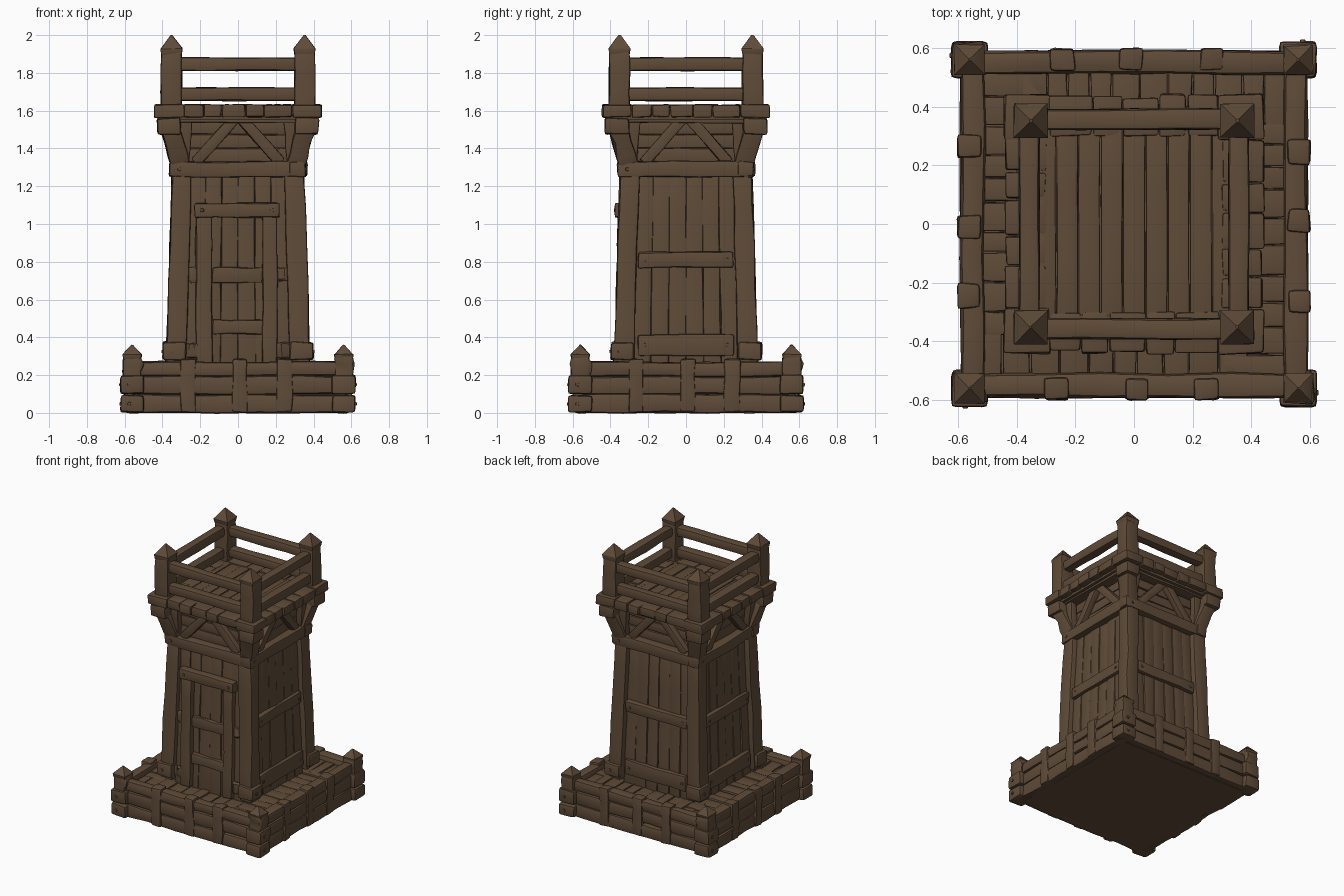
import bpy, bmesh, math, random
from mathutils import Vector, Matrix

random.seed(7)
wood = bpy.data.materials.new("dark brown wood")
wood.diffuse_color = (0.115, 0.071, 0.040, 1)


def beam(name, a, b, w, d, ref=(0, 1, 0), k=0, taper=1.0, bev=0.012, jit=0.004, cuts=2):
    """Worn timber from a to b; w = width, d = depth along ref; k = quarter turns about z."""
    a, b = Vector(a), Vector(b)
    z = (b - a).normalized()
    x = Vector(ref).cross(z).normalized()
    y = z.cross(x)
    length = (b - a).length
    bm = bmesh.new()
    bmesh.ops.create_cube(bm, size=1)
    for i in range(cuts):
        t = (i + 1) / (cuts + 1) - 0.5
        bmesh.ops.bisect_plane(bm, geom=bm.verts[:] + bm.edges[:] + bm.faces[:],
                               plane_co=(0, 0, t), plane_no=(0, 0, 1))
    for v in bm.verts:
        s = 1 + (taper - 1) * (v.co.z + 0.5)
        v.co = Vector((v.co.x * w * s, v.co.y * d * s, v.co.z * length))
        v.co += Vector([random.uniform(-jit, jit) for _ in range(3)])
    if bev:
        sharp = [e for e in bm.edges if e.calc_face_angle(0) > 0.6]
        bmesh.ops.bevel(bm, geom=sharp, offset=min(bev, w * 0.3, d * 0.3), segments=2,
                        profile=0.6, affect='EDGES', clamp_overlap=True)
    rot = Matrix((x, y, z)).transposed().to_4x4()
    bm.transform(Matrix.Rotation(k * math.pi / 2, 4, 'Z') @ Matrix.Translation((a + b) / 2) @ rot)
    bmesh.ops.recalc_face_normals(bm, faces=bm.faces[:])
    me = bpy.data.meshes.new(name)
    bm.to_mesh(me)
    bm.free()
    me.materials.append(wood)
    me.polygons.foreach_set("use_smooth", [True] * len(me.polygons))
    me.set_sharp_from_angle(angle=math.radians(35))
    ob = bpy.data.objects.new(name, me)
    bpy.context.collection.objects.link(ob)
    return ob


def pointed_cap(name, c, z0, z1, z2, w, k):
    """Block with a flared lip and a four-sided point."""
    beam(name + "_lip", (-c, -c, z0), (-c, -c, z1), w * 0.92, w * 0.92, k=k, taper=1.1, bev=0.004, jit=0.002, cuts=0)
    beam(name + "_point", (-c, -c, z1 - 0.002), (-c, -c, z2), w, w, k=k, taper=0.08, bev=0, jit=0.002, cuts=0)


def peg(x, y, z, k):
    beam("peg", (x, y + 0.01, z), (x, y - 0.006, z), 0.018, 0.018, ref=(0, 0, 1), k=k, bev=0.005, jit=0.001, cuts=0)


UP = (0, 0, 1)


def wall_y(z):
    """Front plane of the tapering plank wall."""
    return -(0.335 - (z - 0.3) * 0.028)


# solid cores
beam("base_core", (0, 0, 0), (0, 0, 0.20), 1.08, 1.08, bev=0, jit=0, cuts=0)
beam("tower_core", (0, 0, 0.15), (0, 0, 1.57), 0.63, 0.63, taper=0.89, bev=0, jit=0, cuts=0)
beam("platform_core", (0, 0, 1.55), (0, 0, 1.60), 0.80, 0.80, bev=0.005, jit=0, cuts=0)

# lookout floor planks
for i in range(9):
    x = -0.304 + i * 0.076
    h = random.uniform(-0.003, 0.003)
    beam("lookout_floor_plank", (x, -0.38, 1.607 + h), (x, 0.38, 1.607 + h), 0.073, 0.04, ref=UP,
         bev=0.007, jit=0.002)

for k in range(4):
    # base: stacked logs, corner log ends, pointed corner posts
    for zc, h in ((0.05, 0.098), (0.147, 0.094), (0.233, 0.078)):
        beam("base_log", (-0.56, -0.55, zc), (0.56, -0.55, zc), h, 0.08, k=k, bev=0.026, jit=0.006, cuts=4)
    for zc, h, w in ((0.048, 0.09, 0.125), (0.15, 0.10, 0.125)):
        beam("base_corner_block", (-0.56, -0.56, zc - h / 2), (-0.56, -0.56, zc + h / 2), w, w, k=k,
             bev=0.018, jit=0.004, cuts=0)
        peg(-0.575, -0.623, zc, k)
    beam("base_corner_post", (-0.56, -0.56, 0.18), (-0.56, -0.56, 0.30), 0.098, 0.098, k=k)
    pointed_cap("base_post_cap", 0.56, 0.285, 0.31, 0.36, 0.102, k)
    # base: vertical straps over the logs
    for x, w in ((-0.265, 0.078), (0.01, 0.078), (0.245, 0.085)):
        beam("base_strap", (x, -0.562, 0.004), (x, -0.562, 0.286), w, 0.075, k=k, bev=0.014, jit=0.005)
    # base: walkway planks running out from the tower
    x = -0.52
    while x < 0.30:
        w = random.uniform(0.07, 0.105)
        h = random.uniform(-0.006, 0.006)
        beam("walkway_plank", (x + w / 2, -0.30, 0.215 + h), (x + w / 2, -0.525, 0.215 + h), w - 0.004, 0.045,
             ref=UP, k=k, bev=0.008, jit=0.003, cuts=1)
        x += w

    # tower: leaning corner post and foot
    beam("tower_corner_post", (-0.328, -0.328, 0.26), (-0.297, -0.297, 1.30), 0.11, 0.11, k=k,
         taper=0.93, bev=0.014, jit=0.005, cuts=4)
    beam("tower_post_foot", (-0.338, -0.338, 0.28), (-0.338, -0.338, 0.375), 0.125, 0.125, k=k,
         bev=0.015, jit=0.006, cuts=0)
    peg(-0.35, -0.40, 0.325, k)
    # tower: wall planks
    for i in range(6):
        t = i - 2.5
        o = random.uniform(-0.004, 0.004)
        beam("wall_plank", (t * 0.094, wall_y(0.22) + 0.012 + o, 0.22),
             (t * 0.086, wall_y(1.28) + 0.012 + o, 1.28), 0.092, 0.035, k=k, taper=0.94,
             bev=0.008, jit=0.003, cuts=3)
    # tower: band beam under the brackets
    beam("band_beam", (-0.365, -0.315, 1.29), (0.355, -0.315, 1.29), 0.082, 0.085, k=k, bev=0.014, jit=0.005, cuts=4)
    for x in (-0.31, 0.31):
        peg(x, -0.357, 1.29, k)
    # bracket storey: horizontal boards, truss braces, corner brackets
    for i in range(3):
        zc = 1.365 + i * 0.072
        beam("upper_wall_board", (-0.29, -0.283, zc), (0.29, -0.283, zc), 0.069, 0.035, k=k, bev=0.008, jit=0.003)
    for s in (-1, 1):
        beam("truss_brace", (s * 0.225, -0.315, 1.325), (s * 0.012, -0.325, 1.565), 0.058, 0.05, k=k, bev=0.01, jit=0.003)
        beam("side_brace", (s * 0.29, -0.315, 1.32), (s * 0.27, -0.345, 1.56), 0.06, 0.05, k=k, bev=0.01, jit=0.003)
    beam("corner_bracket", (-0.30, -0.30, 1.30), (-0.362, -0.362, 1.52), 0.10, 0.10, k=k, bev=0.014)
    beam("corner_bracket_block", (-0.365, -0.365, 1.475), (-0.365, -0.365, 1.56), 0.125, 0.125, k=k,
         bev=0.014, jit=0.005, cuts=0)
    beam("platform_support", (-0.36, -0.34, 1.553), (0.36, -0.34, 1.553), 0.035, 0.08, k=k, bev=0.008)

    # platform: edge boards and corner slabs
    x = -0.29
    for w in (0.11, 0.095, 0.125, 0.10, 0.15):
        out = -0.43 - random.uniform(0, 0.015)
        beam("platform_edge_board", (x + w / 2, -0.30, 1.599), (x + w / 2, out, 1.599), w - 0.004, 0.066,
             ref=UP, k=k, bev=0.011, jit=0.004, cuts=1)
        x += w
    beam("platform_corner_slab", (-0.365, -0.365, 1.564), (-0.365, -0.365, 1.632), 0.155, 0.155, k=k,
         bev=0.012, jit=0.005, cuts=0)
    # lookout railing
    beam("rail_post", (-0.353, -0.353, 1.60), (-0.353, -0.353, 1.91), 0.113, 0.113, k=k, bev=0.012, taper=0.95)
    pointed_cap("rail_post_cap", 0.352, 1.895, 1.93, 2.0, 0.116, k)
    for zc in (1.687, 1.846):
        beam("railing", (-0.34, -0.357, zc), (0.34, -0.357, zc), 0.07, 0.07, k=k, bev=0.018, jit=0.003, cuts=3)

    # cross boards on the three plain walls
    if k:
        for zc, h in ((0.81, 0.082), (0.36, 0.11)):
            y = wall_y(zc) - 0.012
            beam("wall_cross_board", (-0.255, y, zc), (0.25, y, zc), h, 0.04, k=k, bev=0.012, jit=0.005, cuts=3)
            for x in (-0.22, 0.22):
                peg(x, y - 0.02, zc, k)

# front door: frame posts, lintel and cross boards
for x, w in ((-0.18, 0.088), (0.168, 0.078)):
    beam("door_frame_post", (x, -0.352, 0.24), (x, -0.334, 1.06), w, 0.05, bev=0.012, jit=0.005, cuts=4)
beam("door_lintel", (-0.23, -0.345, 1.073), (0.22, -0.345, 1.073), 0.075, 0.06, bev=0.013, jit=0.004, cuts=3)
for x in (-0.19, 0.18):
    peg(x, -0.375, 1.073, 0)
for zc in (0.73, 0.455):
    y = wall_y(zc) - 0.01
    beam("door_cross_board", (-0.135, y, zc), (0.13, y, zc), 0.077, 0.04, bev=0.012, jit=0.005)
for s in (-1, 1):
    beam("front_side_board", (s * 0.27, -0.327, 0.735), (s * 0.20, -0.327, 0.735), 0.07, 0.035, bev=0.01)
    beam("front_sill_board", (s * 0.29, -0.345, 0.33), (s * 0.20, -0.345, 0.33), 0.08, 0.04, bev=0.012)
